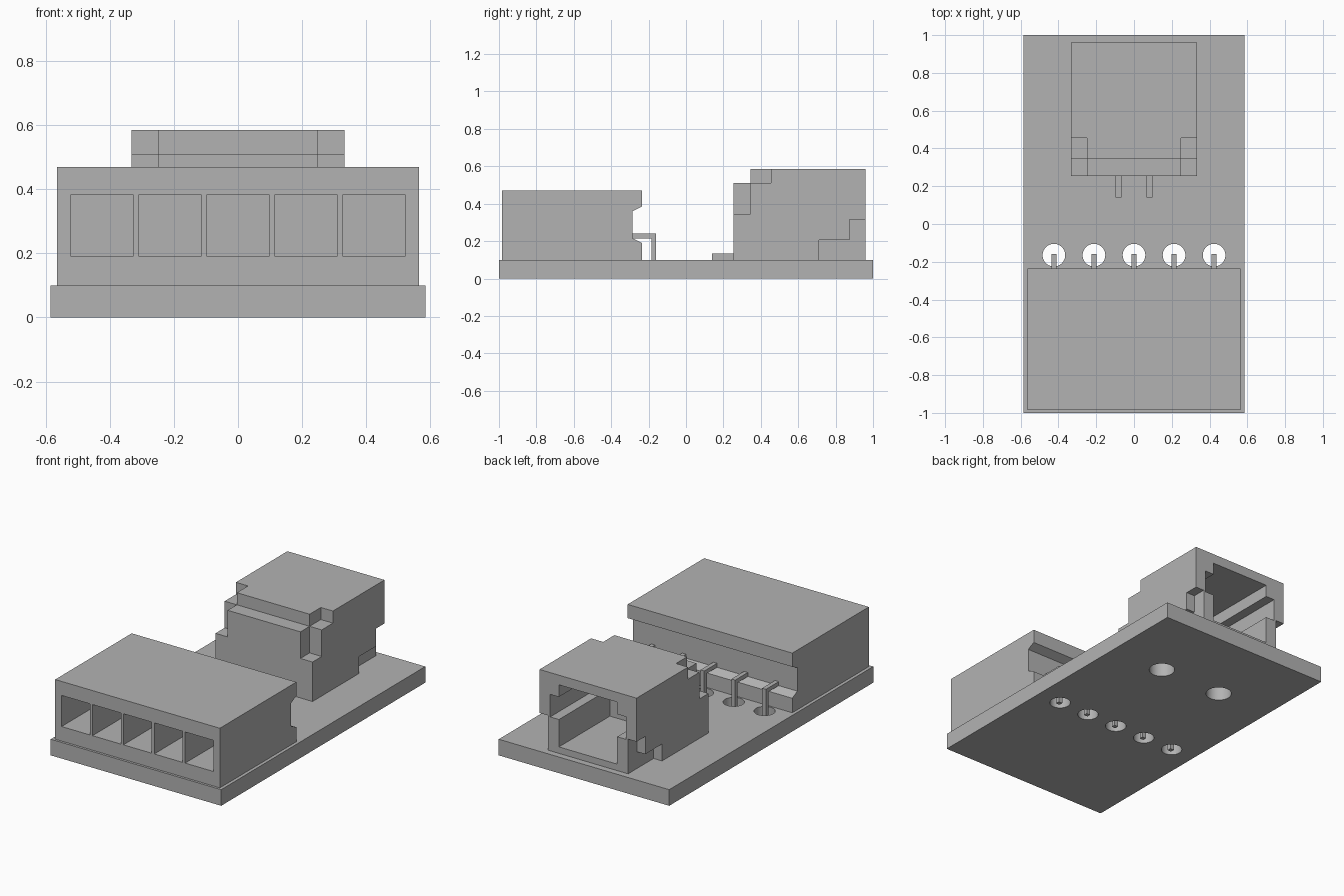
import bpy, bmesh
from mathutils import Vector

if "Cube" in bpy.data.objects:
    bpy.data.objects.remove(bpy.data.objects["Cube"], do_unlink=True)

grey = bpy.data.materials.new("plain_grey")
grey.use_nodes = True
colour = (0.45, 0.45, 0.45, 1)
grey.diffuse_color = colour
grey.node_tree.nodes["Principled BSDF"].inputs["Base Color"].default_value = colour


def finish(name, bm):
    bmesh.ops.recalc_face_normals(bm, faces=bm.faces)
    mesh = bpy.data.meshes.new(name)
    bm.to_mesh(mesh)
    bm.free()
    mesh.materials.append(grey)
    obj = bpy.data.objects.new(name, mesh)
    bpy.context.collection.objects.link(obj)
    return obj


def prism(name, points, axis, start, end):
    """Extrude a (y, z) profile along x, or an (x, z) profile along y."""
    bm = bmesh.new()
    place = (lambda p: (start, p[0], p[1])) if axis == "x" else (lambda p: (p[0], start, p[1]))
    face = bm.faces.new([bm.verts.new(place(p)) for p in points])
    moved = bmesh.ops.extrude_face_region(bm, geom=[face])["geom"]
    step = Vector((end - start, 0, 0)) if axis == "x" else Vector((0, end - start, 0))
    bmesh.ops.translate(bm, vec=step, verts=[v for v in moved if isinstance(v, bmesh.types.BMVert)])
    return finish(name, bm)


def box(name, x0, x1, y0, y1, z0, z1):
    return prism(name, [(y0, z0), (y1, z0), (y1, z1), (y0, z1)], "x", x0, x1)


def cylinder(name, x, y, radius):
    bm = bmesh.new()
    bmesh.ops.create_cone(bm, cap_ends=True, segments=40, radius1=radius, radius2=radius, depth=1)
    bmesh.ops.translate(bm, vec=(x, y, 0), verts=bm.verts)
    return finish(name, bm)


def cut(obj, cutters):
    for cutter in cutters:
        cutter.hide_render = True
        mod = obj.modifiers.new("cut", "BOOLEAN")
        mod.operation = "DIFFERENCE"
        mod.solver = "EXACT"
        mod.object = cutter
    bpy.context.view_layer.update()
    graph = bpy.context.evaluated_depsgraph_get()
    mesh = bpy.data.meshes.new_from_object(obj.evaluated_get(graph))
    obj.modifiers.clear()
    obj.data = mesh
    for cutter in cutters:
        bpy.data.objects.remove(cutter, do_unlink=True)


def smooth(obj):
    bpy.ops.object.select_all(action="DESELECT")
    obj.select_set(True)
    bpy.context.view_layer.objects.active = obj
    bpy.ops.object.shade_smooth_by_angle(angle=0.6)


pitch = 0.212
columns = [i * pitch for i in range(-2, 3)]

# Circuit board with pin holes and two peg holes under the socket
board = box("board", -0.585, 0.585, -1, 1, 0, 0.1)
holes = [cylinder("hole", x, -0.165, 0.06) for x in columns]
holes += [cylinder("hole", x, 0.51, 0.074) for x in (-0.216, 0.216)]
cut(board, holes)
smooth(board)

# Terminal block with a rear ridge and five front openings
block = prism("terminal_block", [
    (-0.985, 0.1), (-0.235, 0.1), (-0.235, 0.19), (-0.285, 0.215),
    (-0.285, 0.36), (-0.235, 0.385), (-0.235, 0.47), (-0.985, 0.47)], "x", -0.565, 0.565)
cut(block, [box("opening", x - 0.097, x + 0.097, -1.1, -0.5, 0.19, 0.383) for x in columns])

# Bent pins from the block down into the board
for x in columns:
    prism("terminal_pin", [
        (-0.3, 0.215), (-0.185, 0.215), (-0.185, 0), (-0.16, 0),
        (-0.16, 0.24), (-0.3, 0.24)], "x", x - 0.013, x + 0.013)

# Socket housing with stepped front, cut shoulders and cut lower rear sides
socket = prism("socket_housing", [
    (0.255, 0.1), (0.96, 0.1), (0.96, 0.585), (0.345, 0.585),
    (0.345, 0.51), (0.255, 0.51)], "x", -0.333, 0.333)
cutters = []
for side in (-1, 1):
    cutters.append(prism("shoulder_cut", [
        (0.2, 0.345), (0.345, 0.345), (0.345, 0.51), (0.455, 0.51),
        (0.455, 0.7), (0.2, 0.7)], "x", side * 0.25, side * 0.4))
    cutters.append(prism("side_cut", [
        (0.71, 0), (1.1, 0), (1.1, 0.315), (0.875, 0.315),
        (0.875, 0.205), (0.71, 0.205)], "x", side * 0.275, side * 0.4))

# Rear opening: narrow at top and bottom, wide in the middle
half = [(0.2, 0.14), (0.2, 0.31), (0.26, 0.31), (0.26, 0.45), (0.2, 0.45), (0.2, 0.525)]
outline = half + [(-x, z) for x, z in reversed(half)]
cutters.append(prism("rear_opening", outline, "y", 0.46, 1.1))
cut(socket, cutters)

# Flat contacts in front of the socket
for x in (-0.083, 0.083):
    box("socket_contact", x - 0.016, x + 0.016, 0.14, 0.26, 0.1, 0.135)
